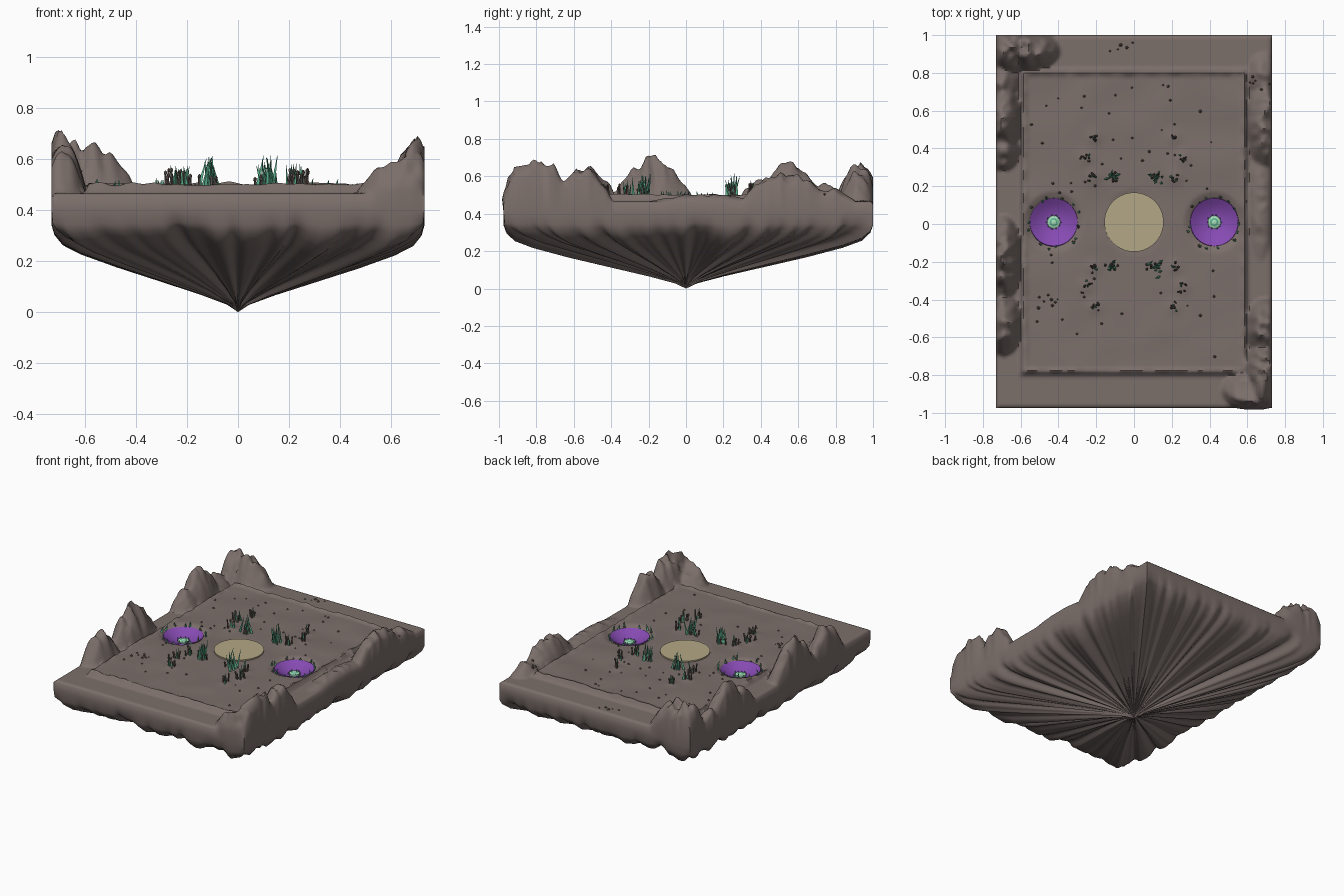
import bpy, bmesh, math, random
from mathutils import Vector, Matrix, noise

random.seed(7)
if "Cube" in bpy.data.objects:
    bpy.data.objects.remove(bpy.data.objects["Cube"])


def material(name, rgb):
    m = bpy.data.materials.new(name)
    m.use_nodes = True
    m.diffuse_color = (*rgb, 1)
    bsdf = m.node_tree.nodes["Principled BSDF"]
    bsdf.inputs["Base Color"].default_value = (*rgb, 1)
    bsdf.inputs["Roughness"].default_value = 0.9
    return m


ROCK = material("grey brown rock", (0.198, 0.157, 0.144))
SAND = material("pale sand", (0.45, 0.39, 0.24))
PURPLE = material("purple", (0.24, 0.07, 0.45))
GREEN = material("grass green", (0.11, 0.44, 0.27))
MINT = material("pale mint", (0.38, 0.72, 0.49))
DARK = material("dark brown", (0.12, 0.094, 0.085))


def finish(bm, name, mats, angle=None):
    mesh = bpy.data.meshes.new(name)
    bm.to_mesh(mesh)
    bm.free()
    for m in mats:
        mesh.materials.append(m)
    obj = bpy.data.objects.new(name, mesh)
    bpy.context.collection.objects.link(obj)
    if angle:
        bpy.ops.object.select_all(action='DESELECT')
        obj.select_set(True)
        bpy.context.view_layer.objects.active = obj
        bpy.ops.object.shade_smooth_by_angle(angle=math.radians(angle))


def smooth(t):
    t = min(1, max(0, t))
    return t * t * (3 - 2 * t)


# Layout: half width, front and back edges, crater and plant positions
W, FRONT, BACK = 0.73, -0.975, 1.0
MID = 0.01
CRATERS = [(s * 0.425, MID) for s in (-1, 1)]
STALKS = [(sx * x, MID + sy * y) for sx in (-1, 1) for sy in (-1, 1)
          for x, y in ((0.21, 0.45), (0.255, 0.34), (0.215, 0.24))]
GRASS = [(sx * 0.115, MID + sy * 0.24) for sx in (-1, 1) for sy in (-1, 1)]

# Mountains: centre x, y, radius x, y, height
PEAKS = [(-0.66, 0.93, 0.11, 0.14, 0.18), (-0.56, 0.92, 0.17, 0.11, 0.165),
         (-0.70, 0.75, 0.09, 0.12, 0.08),
         (-0.69, 0.55, 0.10, 0.19, 0.185), (-0.69, 0.39, 0.09, 0.11, 0.11),
         (-0.69, -0.18, 0.10, 0.23, 0.20), (-0.69, -0.53, 0.10, 0.17, 0.165),
         (0.70, -0.78, 0.12, 0.19, 0.19), (0.63, -0.88, 0.17, 0.11, 0.11),
         (0.69, -0.55, 0.10, 0.16, 0.165), (0.69, 0.53, 0.10, 0.24, 0.14),
         (0.67, 0.10, 0.07, 0.30, 0.035), (0.68, 0.78, 0.08, 0.13, 0.06)]


def mountain(x, y):
    h = 0
    for cx, cy, rx, ry, top in PEAKS:
        d = ((x - cx) / rx) ** 2 + ((y - cy) / ry) ** 2
        if d < 1:
            h = max(h, top * (1 - d) ** 1.05)
    crag = 0.5 - 1.6 * abs(noise.noise(Vector((x * 10, y * 10, 3))))
    crag += 0.9 * noise.noise(Vector((x * 22, y * 22, 8)))
    return h * (1 + 0.3 * crag)


def ground(x, y):
    m = max(abs(x) - 0.602, abs(y - MID) - 0.812)
    inside = smooth(-m / 0.03)
    z = 0.465 + 0.027 * inside
    # rope-like ridge framing the plateau
    wobble = noise.noise(Vector((x * 16, y * 16, 5)))
    z += (0.018 + 0.008 * wobble) * math.exp(-((m + 0.017 + 0.004 * wobble) / 0.014) ** 2)
    z += 0.008 * inside * noise.noise(Vector((x * 5, y * 5, 1)))
    for cx, cy in STALKS:
        z += 0.008 * math.exp(-((x - cx) ** 2 + (y - cy) ** 2) / 0.0016)
    for cx, cy in CRATERS:
        r = math.hypot(x - cx, y - cy)
        z -= 0.014 * smooth((0.165 - r) / 0.04) + 0.07 * smooth((0.125 - r) / 0.03)
    if math.hypot(x, y - MID) < 0.165:
        z = min(z, 0.489)
    return z


def surface(x, y):
    z, h = ground(x, y), mountain(x, y)
    return max(z, 0.465 + h) if h > 0 else z


# Island: terrain grid on top, ridged rings narrowing to a point below
def island():
    bm = bmesh.new()
    nx, ny = 110, 148
    grid = []
    for j in range(ny + 1):
        row = []
        for i in range(nx + 1):
            x = -W + 2 * W * i / nx
            y = FRONT + (BACK - FRONT) * j / ny
            z = surface(x, y)
            if i in (0, nx) or j in (0, ny):
                z -= 0.012
            if x > 0.5 and y < -0.85:
                y = max(-1, y - 0.35 * mountain(x, y))
            row.append(bm.verts.new((x, y, z)))
        grid.append(row)
    for j in range(ny):
        for i in range(nx):
            bm.faces.new((grid[j][i], grid[j][i + 1], grid[j + 1][i + 1], grid[j + 1][i]))
    edge = (grid[0][:-1] + [r[-1] for r in grid[:-1]]
            + grid[-1][:0:-1] + [r[0] for r in grid[:0:-1]])
    rings = [(1, 0.40, 0), (1, 0.345, 0.3), (0.985, 0.315, 0.7), (0.94, 0.28, 1),
             (0.84, 0.243, 1), (0.65, 0.193, 1), (0.42, 0.135, 0.8),
             (0.2, 0.077, 0.5), (0.06, 0.034, 0.25)]
    fold = []
    for v in edge:
        p = Vector((v.co.x, v.co.y, 0))
        fold.append(noise.noise(p * 7) + 0.6 * noise.noise(p * 17))
    prev, n = edge, len(edge)
    for s, z, amp in rings:
        ring = []
        for v, f in zip(edge, fold):
            k = s * (1 - 0.03 * amp * max(0, f + 0.2))
            y = max(FRONT, v.co.y)
            ring.append(bm.verts.new((v.co.x * k, y * k, z + 0.035 * amp * f)))
        for i in range(n):
            bm.faces.new((prev[i], ring[i], ring[(i + 1) % n], prev[(i + 1) % n]))
        prev = ring
    tip = bm.verts.new((0, 0, 0))
    for i in range(n):
        bm.faces.new((prev[i], tip, prev[(i + 1) % n]))
    bmesh.ops.recalc_face_normals(bm, faces=bm.faces)
    finish(bm, "floating_island", [ROCK], 60)


def lathe(name, centre, profile, mats, bands, segs=40):
    """Open revolved surface; bands gives the material of each strip."""
    bm = bmesh.new()
    rings = []
    for r, z in profile:
        rings.append([bm.verts.new((centre[0] + r * math.cos(a), centre[1] + r * math.sin(a), z))
                      for a in (2 * math.pi * k / segs for k in range(segs))])
    for a, b, mat in zip(rings, rings[1:], bands):
        for k in range(segs):
            q = (k + 1) % segs
            bm.faces.new((a[k], a[q], b[q], b[k])).material_index = mat
    bm.faces.new(rings[-1]).material_index = bands[-1]
    finish(bm, name, mats, 40)


def cone(bm, base, height, r1, r2, lean, segs=5):
    tilt = Matrix.Rotation(lean, 4, 'X')
    spin = Matrix.Rotation(random.uniform(0, 2 * math.pi), 4, 'Z')
    place = Matrix.Translation(base) @ spin @ tilt @ Matrix.Translation((0, 0, height / 2))
    bmesh.ops.create_cone(bm, cap_ends=True, segments=segs, radius1=r1, radius2=r2,
                          depth=height, matrix=place)
    return place @ Vector((0, 0, height / 2))


def pebble(bm, pos, r):
    m = Matrix.Translation(pos) @ Matrix.Diagonal((r, r * random.uniform(0.7, 1), r * 1.3, 1))
    bmesh.ops.create_icosphere(bm, subdivisions=1, radius=1, matrix=m)


def around(c, spread):
    x, y = c[0] + random.gauss(0, spread), c[1] + random.gauss(0, spread)
    return Vector((x, y, surface(x, y) - 0.004))


island()

# Central sand disc and the two sunken purple pools with bright centres
lathe("sand_disc", (0, MID), [(0.157, 0.486), (0.157, 0.498)], [SAND], [0])
for side, c in zip(("right", "left"), CRATERS):
    lathe(side + "_pool", c, [(0.131, 0.465), (0.126, 0.483), (0.10, 0.466), (0.06, 0.446),
                              (0.03, 0.440)], [PURPLE], [0, 0, 0, 0])
    lathe(side + "_pool_heart", c, [(0.036, 0.438), (0.034, 0.449), (0.022, 0.454),
                                    (0.013, 0.456), (0.008, 0.458)],
          [GREEN, MINT], [1, 1, 0, 1], 12)

# Plants and stones gathered by colour
blades, stems, stones = bmesh.new(), bmesh.new(), bmesh.new()
for c in GRASS:
    for k in range(12):
        p = around(c, 0.018)
        cone(blades, p, random.uniform(0.05, 0.13), 0.009, 0.0008, random.uniform(0, 0.28), 3)
    for k in range(5):
        tip = cone(stems, around(c, 0.02), random.uniform(0.02, 0.045), 0.007, 0.004, 0.1)
        pebble(stems, tip, 0.008)
for c in STALKS:
    for k in range(5):
        tip = cone(stems, around(c, 0.013), random.uniform(0.02, 0.06), 0.006, 0.004,
                   random.uniform(0, 0.3))
        pebble(stems, tip, random.uniform(0.006, 0.009))
    for k in range(2):
        cone(blades, around(c, 0.011), random.uniform(0.055, 0.085), 0.008, 0.0008, 0.15, 3)
for c in CRATERS:
    for k in range(14):
        a = k * 2 * math.pi / 14 + random.uniform(-0.2, 0.2)
        r = random.uniform(0.125, 0.15)
        p = around((c[0] + r * math.cos(a), c[1] + r * math.sin(a)), 0)
        p.z = max(p.z, 0.472)
        cone(blades, p, random.uniform(0.02, 0.045), 0.009, 0.0008, 0.3, 3)
        if k % 3 == 0:
            pebble(stones, p, 0.011)
    for k in range(10):
        a = k * math.pi / 5
        cone(blades, (c[0] + 0.037 * math.cos(a), c[1] + 0.037 * math.sin(a), 0.438),
             0.02, 0.005, 0.0008, 0.3, 3)
for k in range(60):
    x, y = random.uniform(-0.55, 0.55), random.uniform(-0.74, 0.76)
    if math.hypot(x, y) > 0.19 and all(math.hypot(x - a, y - b) > 0.15 for a, b in CRATERS):
        pebble(stones, around((x, y), 0), random.uniform(0.006, 0.010))
for c, spread in (((-0.08, 0.89), 0.035), ((0.66, 0.74), 0.035), ((-0.49, -0.42), 0.03)):
    for k in range(6):
        pebble(stones, around(c, spread), random.uniform(0.006, 0.011))
finish(blades, "grass_blades", [GREEN])
finish(stems, "dark_stalks", [DARK])
finish(stones, "scattered_stones", [DARK])
